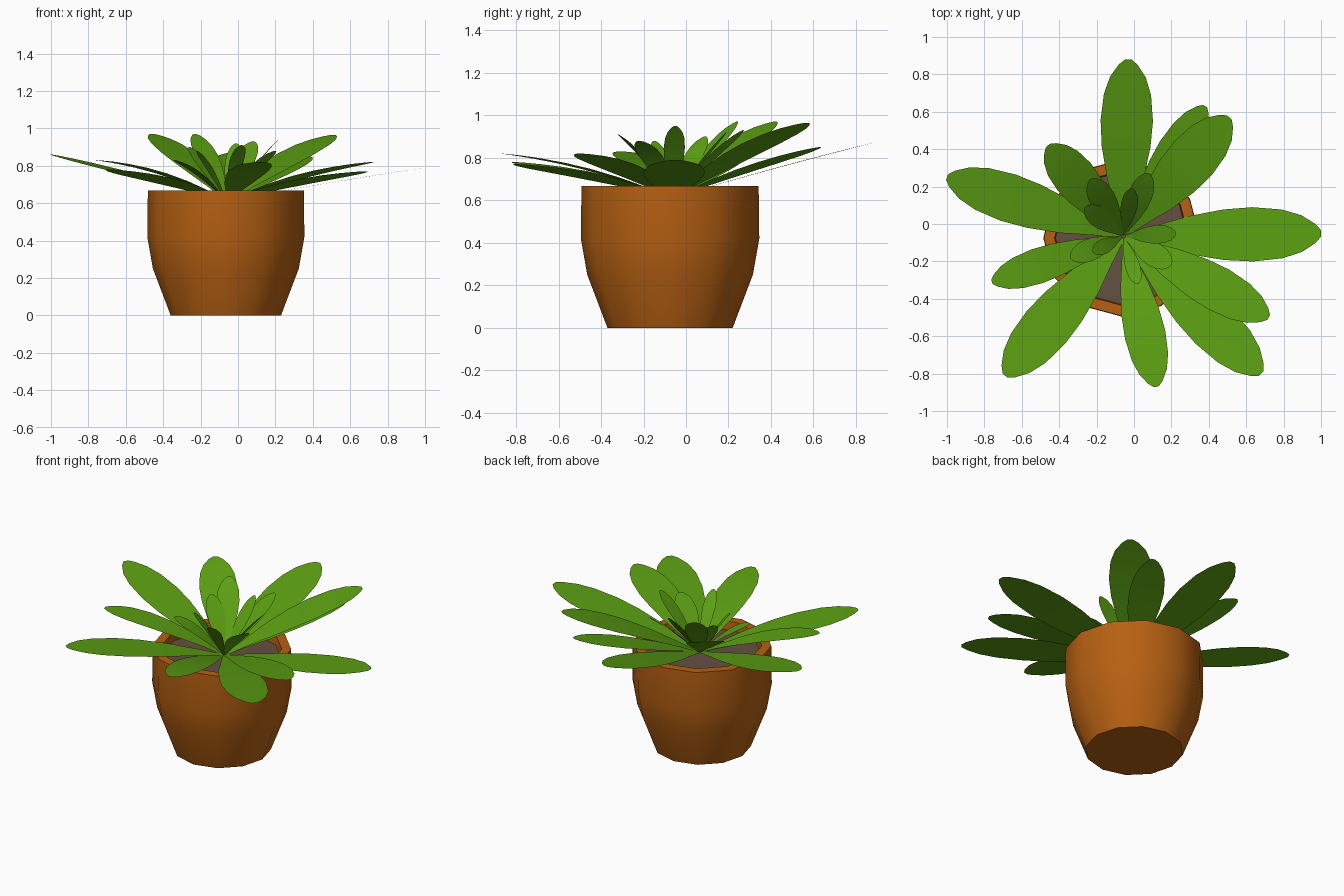
import bpy, bmesh, math
from mathutils import Vector

if "Cube" in bpy.data.objects:
    bpy.data.objects.remove(bpy.data.objects["Cube"])


def material(name, rgb):
    m = bpy.data.materials.new(name)
    m.diffuse_color = (*rgb, 1)
    m.use_nodes = True
    m.node_tree.nodes["Principled BSDF"].inputs["Base Color"].default_value = m.diffuse_color
    return m


CLAY = material("terracotta", (0.47, 0.118, 0.006))
SOIL = material("soil", (0.13, 0.08, 0.055))
GREEN = material("leaf green", (0.105, 0.345, 0.006))
CX, CY = -0.065, -0.075


def finish(bm, name, mat, angle):
    me = bpy.data.meshes.new(name)
    bm.to_mesh(me)
    bm.free()
    ob = bpy.data.objects.new(name, me)
    bpy.context.collection.objects.link(ob)
    me.materials.append(mat)
    bpy.ops.object.select_all(action='DESELECT')
    ob.select_set(True)
    bpy.context.view_layer.objects.active = ob
    bpy.ops.object.shade_smooth_by_angle(angle=math.radians(angle))
    return ob


def lathe(name, profile, mat, sides=12):
    bm = bmesh.new()
    rings = [[bm.verts.new((CX + r * math.cos(math.tau * i / sides),
                            CY + r * math.sin(math.tau * i / sides), z))
              for i in range(sides)] for r, z in profile]
    for a, b in zip(rings, rings[1:]):
        for i in range(sides):
            j = (i + 1) % sides
            bm.faces.new((a[i], a[j], b[j], b[i]))
    bm.faces.new(rings[0][::-1])
    bm.faces.new(rings[-1])
    return finish(bm, name, mat, 40)


# Pot with rim and inner wall, and the soil inside it
lathe("pot", [(0.295, 0), (0.39, 0.25), (0.42, 0.42), (0.417, 0.667),
              (0.36, 0.667), (0.35, 0.56)], CLAY)
lathe("soil", [(0.35, 0.565), (0.358, 0.61)], SOIL)

# Leaf outline: position along the leaf, relative width
OUTLINE = [(0, .1), (.15, .36), (.32, .7), (.5, .93), (.65, 1),
           (.8, .9), (.9, .68), (.97, .36), (1, .12)]


def leaf(name, tip, width, bend):
    base = Vector((-0.055, -0.065, 0.615))
    d = Vector(tip) - base
    base += Vector((d.x, d.y, 0)).normalized() * 0.01
    d = Vector(tip) - base
    side = Vector((-d.y, d.x, 0)).normalized() * width / 2
    bm = bmesh.new()
    rows = []
    for t, w in OUTLINE:
        p = base + d * t
        p.z += d.z * bend * t * (1 - t)
        rows.append((bm.verts.new(p - side * w), bm.verts.new(p + side * w)))
    for (a, b), (c, e) in zip(rows, rows[1:]):
        bm.faces.new((a, c, e, b))
    finish(bm, name, GREEN, 60)


# Tip position, width, upward bend for each leaf
OUTER = [((-.03, .88, .87), .28, .1), ((.51, .57, .965), .27, .3),
         ((.38, .63, .85), .21, .2), ((1, -.05, .79), .29, .1),
         ((.72, -.50, .82), .24, .5), ((.68, -.80, .77), .27, .4),
         ((.12, -.87, .82), .22, .6), ((-.69, -.81, .78), .27, .4),
         ((-.76, -.31, .83), .19, .7), ((-1, .25, .86), .26, .1),
         ((-.46, .42, .97), .23, .3)]
INNER = [((-.23, .24, .97), .14, .2), ((.08, .27, .93), .13, .2),
         ((.225, -.05, .95), .10, .2), ((.20, -.22, .88), .13, .4),
         ((.02, -.32, .91), .08, .4), ((-.34, -.18, .83), .12, .5),
         ((-.26, .09, .90), .11, .2), ((-.01, .19, .92), .09, .1),
         ((-.22, -.15, .88), .08, .3)]
for i, spec in enumerate(OUTER):
    leaf(f"outer_leaf_{i + 1}", *spec)
for i, spec in enumerate(INNER):
    leaf(f"inner_leaf_{i + 1}", *spec)
